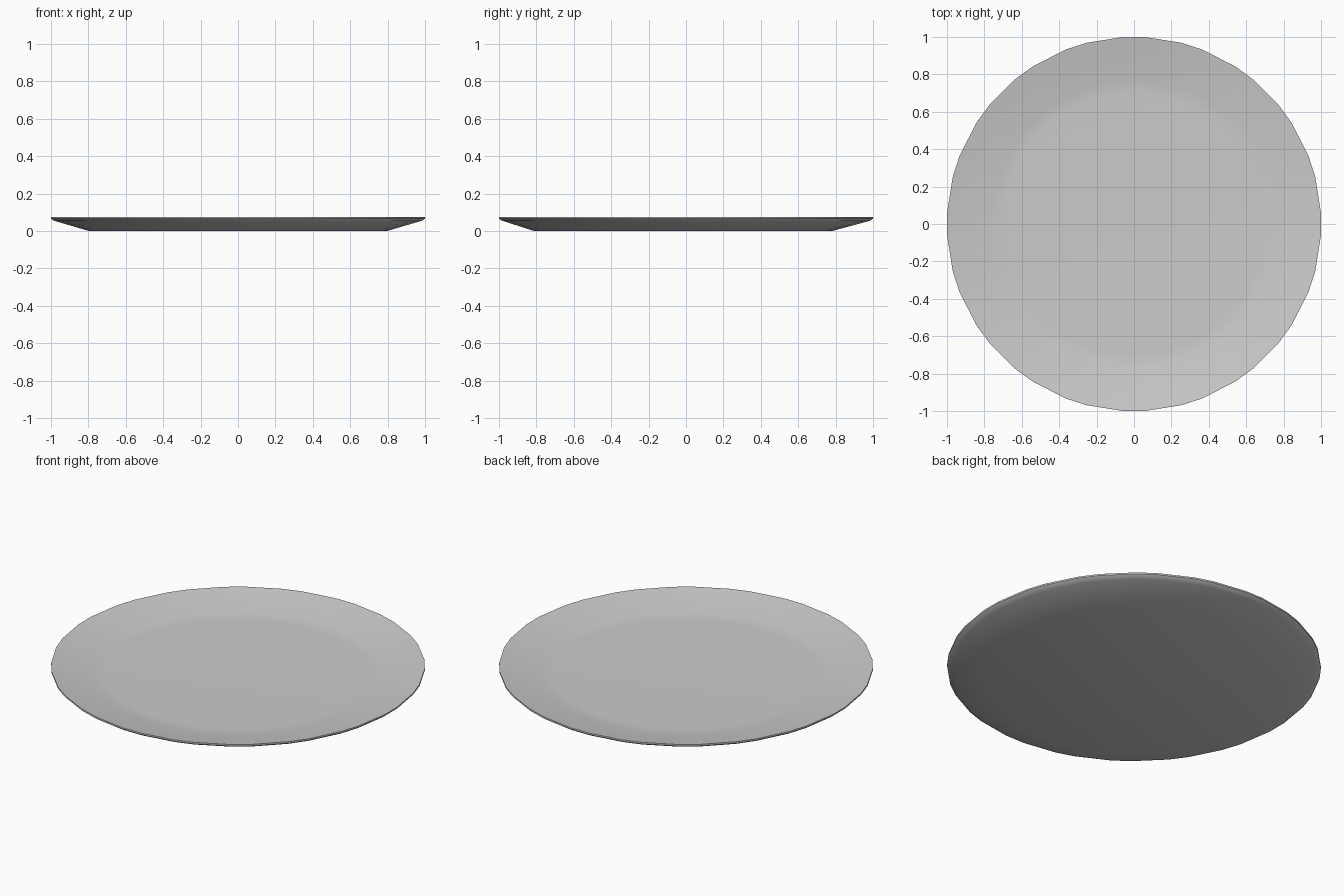
import bpy, bmesh, math

if "Cube" in bpy.data.objects:
    bpy.data.objects.remove(bpy.data.objects["Cube"])

# Rim outline: 20 sides with every corner cut, giving 40 points
ANGLES = [math.radians(18 * i + d) for i in range(20) for d in (-3.3, 3.3)]

# Cross-section (radius, height, y shift) from underside out over the lip to the floor
PROFILE = [(0.80, 0.0, -0.015), (0.97, 0.05, 0), (0.99, 0.057, 0), (1.0015, 0.066, 0),
           (1.0015, 0.075, 0), (0.985, 0.073, 0), (0.77, 0.025, 0), (0.70, 0.023, 0)]

bm = bmesh.new()
rings = [[bm.verts.new((r * math.cos(a), r * math.sin(a) + dy, z)) for a in ANGLES]
         for r, z, dy in PROFILE]
n = len(ANGLES)
for low, high in zip(rings, rings[1:]):
    for i in range(n):
        j = (i + 1) % n
        bm.faces.new((low[i], low[j], high[j], high[i]))

# Flat underside and floor
bm.faces.new(rings[0][::-1])
bm.faces.new(rings[-1])
bmesh.ops.recalc_face_normals(bm, faces=bm.faces)

mesh = bpy.data.meshes.new("plate")
bm.to_mesh(mesh)
bm.free()
plate = bpy.data.objects.new("plate", mesh)
bpy.context.collection.objects.link(plate)

# Smooth shading with a crisp lip
bpy.context.view_layer.objects.active = plate
plate.select_set(True)
bpy.ops.object.shade_smooth_by_angle(angle=math.radians(40))
